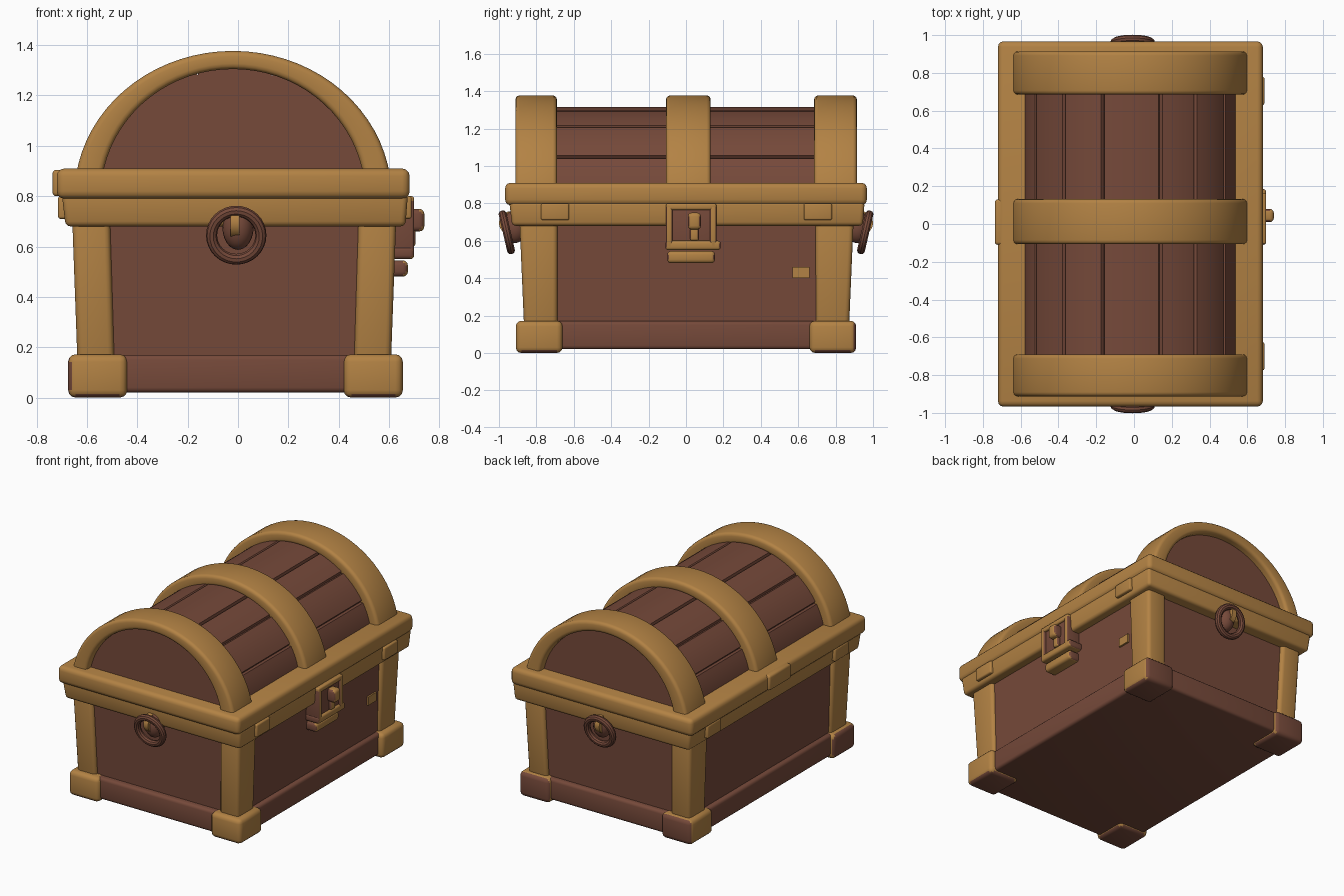
import bpy, bmesh, math
from mathutils import Vector

if "Cube" in bpy.data.objects:
    bpy.data.objects.remove(bpy.data.objects["Cube"])

def material(name, rgb):
    m = bpy.data.materials.new(name)
    m.diffuse_color = (*rgb, 1)
    m.use_nodes = True
    m.node_tree.nodes["Principled BSDF"].inputs["Base Color"].default_value = m.diffuse_color
    return m

WOOD = material("brown wood", (0.18, 0.067, 0.042))
GOLD = material("golden brass", (0.45, 0.225, 0.058))
CX = -0.015  # body centre in x

def finish(name, bm, mat, bevel=0.0, seg=3, brown=None):
    """Bevel sharp edges, colour by rule, and link the object with smooth shading."""
    bmesh.ops.recalc_face_normals(bm, faces=bm.faces)
    if bevel:
        edges = [e for e in bm.edges if len(e.link_faces) == 2 and e.calc_face_angle() > 0.9]
        bmesh.ops.bevel(bm, geom=edges, offset=bevel, segments=seg, profile=0.5,
                        affect='EDGES', clamp_overlap=True)
    bm.normal_update()
    if brown:
        for f in bm.faces:
            f.material_index = 1 if brown(f.normal) else 0
    me = bpy.data.meshes.new(name)
    bm.to_mesh(me)
    bm.free()
    me.materials.append(mat)
    me.materials.append(WOOD)
    ob = bpy.data.objects.new(name, me)
    bpy.context.collection.objects.link(ob)
    smooth(ob)
    return ob

def smooth(ob):
    bpy.ops.object.select_all(action='DESELECT')
    ob.select_set(True)
    bpy.context.view_layer.objects.active = ob
    bpy.ops.object.shade_smooth_by_angle(angle=math.radians(35))

def box(name, x, y, z, mat, bevel=0.0, top=None, seg=3, brown=None):
    """Box from ranges; top = (x range, y range) makes it tapered."""
    bm = bmesh.new()
    tx, ty = top or (x, y)
    ring = [(0, 0), (1, 0), (1, 1), (0, 1)]
    lo = [bm.verts.new((x[i], y[j], z[0])) for i, j in ring]
    hi = [bm.verts.new((tx[i], ty[j], z[1])) for i, j in ring]
    bm.faces.new(lo)
    bm.faces.new(hi)
    for k in range(4):
        n = (k + 1) % 4
        bm.faces.new((lo[k], lo[n], hi[n], hi[k]))
    return finish(name, bm, mat, bevel, seg, brown)

def prism(name, profile, y0, y1, mat, bevel=0.0, strip=None):
    """Extrude an x-z profile along y; strip = matching inner profile for arches."""
    bm = bmesh.new()
    loop = profile + (strip[::-1] if strip else [])
    a = [bm.verts.new((px, y0, pz)) for px, pz in loop]
    b = [bm.verts.new((px, y1, pz)) for px, pz in loop]
    n = len(loop)
    for k in range(n):
        m = (k + 1) % n
        bm.faces.new((a[k], a[m], b[m], b[k]))
    for ring in (a, b):
        if strip:
            for k in range(len(profile) - 1):
                bm.faces.new((ring[k], ring[k + 1], ring[n - 2 - k], ring[n - 1 - k]))
        else:
            bm.faces.new(ring)
    return finish(name, bm, mat, bevel, 3)

def arc(a, b, angles, k=None):
    return [(-0.02 + a * math.cos(t) * (k or {}).get(t, 1),
             0.80 + b * math.sin(t) * (k or {}).get(t, 1)) for t in angles]

# tapered wooden body and base skirting
box("body", (CX - 0.60, CX + 0.60), (-0.84, 0.845), (0.05, 0.75), WOOD,
    top=((CX - 0.62, CX + 0.62), (-0.865, 0.87)))
box("base_skirting", (CX - 0.635, CX + 0.635), (-0.885, 0.885), (0.02, 0.17), WOOD, 0.02)

# corner posts and feet
for sx in (-1, 1):
    for sy in (-1, 1):
        def span(c, inner, outer, s):
            return tuple(sorted((c + s * inner, c + s * outer)))
        tag = ("left" if sx < 0 else "right") + ("_front" if sy < 0 else "_back")
        box("post_" + tag, span(CX, 0.475, 0.622, sx), span(0.003, 0.69, 0.868, sy), (0.12, 0.75), GOLD, 0.025,
            top=(span(CX, 0.495, 0.645, sx), span(0.003, 0.69, 0.895, sy)))
        def foot_rule(n, sx=sx, sy=sy):
            return n.z < -0.7 or (sy > 0 and n.y > 0.6) or (sx < 0 and sy < 0 and n.x < -0.7)
        box("foot_" + tag, span(-0.01, 0.43, 0.665, sx), span(0, 0.66, 0.91, sy), (0.0, 0.172), GOLD, 0.03,
            brown=foot_rule)

# two-step rim
box("lower_rim", (-0.685, 0.665), (-0.93, 0.945), (0.68, 0.81), GOLD, 0.02,
    top=((-0.70, 0.675), (-0.945, 0.955)))
box("upper_rim", (-0.72, 0.682), (-0.967, 0.967), (0.79, 0.91), GOLD, 0.03)
for y in (-0.70, 0.705):
    box("rim_tab_right", (0.6, 0.69), (y - 0.075, y + 0.075), (0.71, 0.80), GOLD, 0.01)
    box("rim_tab_left", (-0.715, -0.6), (y - 0.075, y + 0.075), (0.71, 0.80), GOLD, 0.01)
box("hinge_plate", (-0.737, -0.65), (-0.11, 0.13), (0.80, 0.905), GOLD, 0.015)

# barrel lid with plank grooves
grooves = [math.acos(x / 0.57) for x in (-0.50, -0.35, -0.145, 0.16, 0.345, 0.50)]
angles = [math.radians(3 + 174 * i / 40) for i in range(41)]
angles = [t for t in angles if all(abs(t - g) > 0.03 for g in grooves)]
depth = {}
for g in grooves:
    angles += [g - 0.018, g, g + 0.018]
    depth[g] = 0.965
angles.sort()
prism("lid_planks", arc(0.57, 0.515, angles, depth), -0.86, 0.86, WOOD)

# three brass arches over the lid
angles = [math.radians(3 + 174 * i / 36) for i in range(37)]
for name, y0, y1 in (("front", -0.912, -0.69), ("middle", -0.107, 0.132), ("back", 0.685, 0.914)):
    prism("arch_" + name, arc(0.63, 0.577, angles), y0, y1, GOLD, 0.022, arc(0.525, 0.505, angles))

# latch on the right side
side = lambda n: abs(n.y) > 0.7
box("latch_plate", (0.58, 0.685), (-0.085, 0.15), (0.56, 0.78), WOOD, 0.01)
for y in (-0.09, 0.145):
    box("latch_strap", (0.58, 0.70), (y - 0.017, y + 0.017), (0.56, 0.79), GOLD, 0.01, brown=side)
box("latch_top", (0.58, 0.70), (-0.107, 0.162), (0.765, 0.80), GOLD, 0.01)
box("latch_cross_bar", (0.58, 0.70), (-0.11, 0.185), (0.55, 0.60), GOLD, 0.015, brown=side)
box("latch_lower_bar", (0.58, 0.675), (-0.10, 0.155), (0.48, 0.545), GOLD, 0.02, brown=side)
box("latch_knob", (0.66, 0.74), (0.01, 0.08), (0.66, 0.75), GOLD, 0.02, brown=side)
box("latch_key_stem", (0.66, 0.705), (0.022, 0.068), (0.60, 0.67), GOLD, 0.012, brown=side)
box("brass_patch", (0.585, 0.607), (0.57, 0.66), (0.40, 0.46), GOLD)

# ring handles on both ends
for s, tag in ((-1, "front"), (1, "back")):
    bpy.ops.mesh.primitive_torus_add(location=(-0.007, s * 0.958, 0.645), major_radius=0.098, minor_radius=0.022,
                                     major_segments=32, minor_segments=10,
                                     rotation=(math.radians(90 - s * 13), 0, 0))
    ring = bpy.context.object
    bpy.ops.mesh.primitive_uv_sphere_add(segments=20, ring_count=12, radius=1, location=(0.0, s * 0.915, 0.675))
    boss = bpy.context.object
    boss.scale = (0.062, 0.065, 0.088)
    bpy.ops.mesh.primitive_cylinder_add(vertices=24, radius=0.062, depth=0.036, location=(-0.012, s * 0.938, 0.695),
                                        rotation=(0, math.radians(90), 0))
    lug = bpy.context.object
    for ob, name, mat in ((ring, "handle_ring_", WOOD), (boss, "handle_boss_", WOOD), (lug, "handle_lug_", GOLD)):
        ob.name = name + tag
        ob.data.materials.append(mat)
        smooth(ob)
